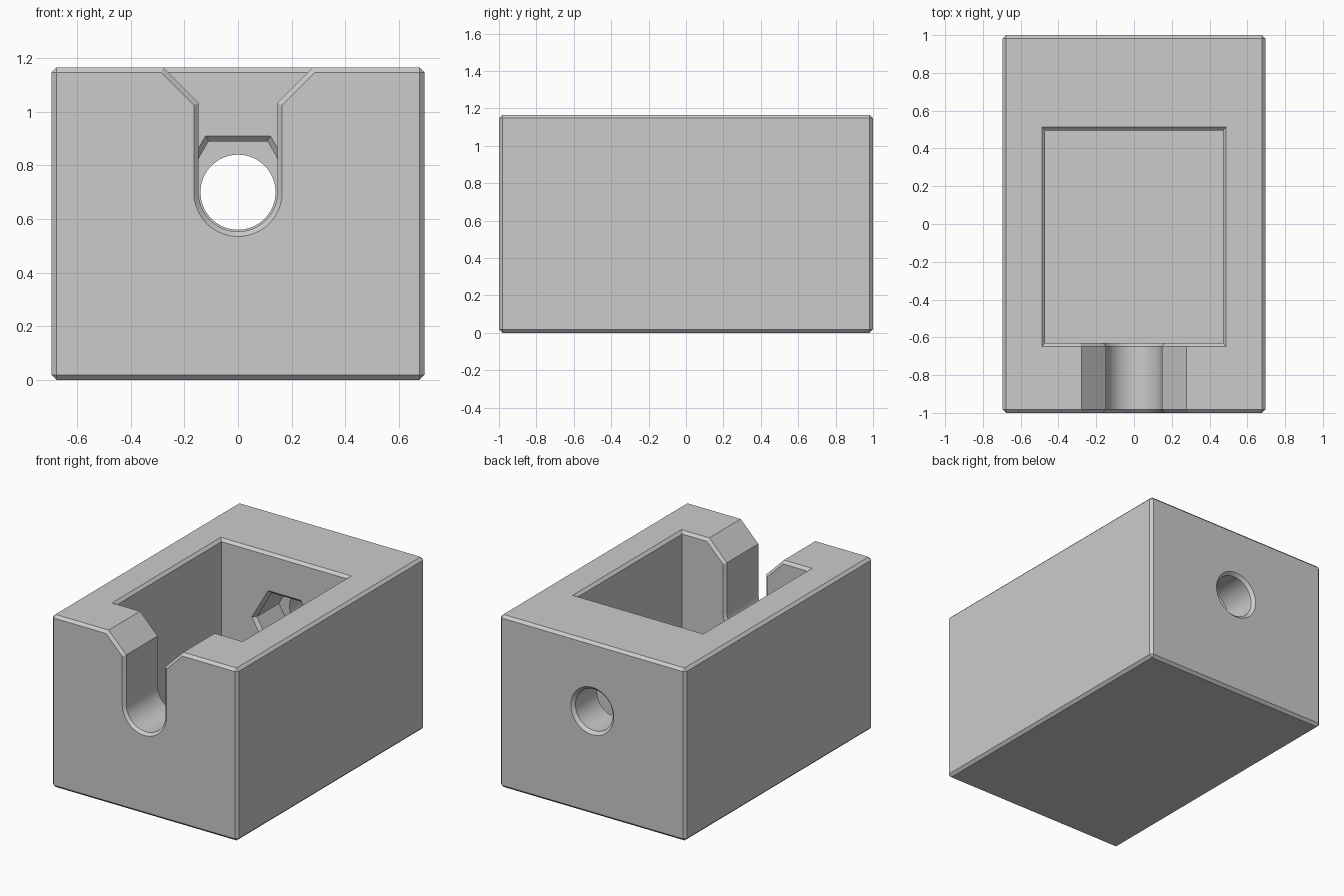
import bpy
import bmesh
from math import sin, cos, pi, radians

cube = bpy.data.objects.get("Cube")
if cube:
    bpy.data.objects.remove(cube, do_unlink=True)

WIDTH, LENGTH, HEIGHT = 1.39, 2.0, 1.165
CHAMFER = 0.018
AXIS_Z = 0.70

grey = bpy.data.materials.new("plain grey")
grey.use_nodes = True
COLOUR = (0.6, 0.6, 0.6, 1)
grey.diffuse_color = COLOUR
grey.node_tree.nodes["Principled BSDF"].inputs["Base Color"].default_value = COLOUR


def loft(name, sections):
    """Closed solid through a row of matching point loops."""
    bm = bmesh.new()
    rings = [[bm.verts.new(p) for p in s] for s in sections]
    for a, b in zip(rings, rings[1:]):
        for i in range(len(a)):
            j = (i + 1) % len(a)
            bm.faces.new((a[i], a[j], b[j], b[i]))
    bm.faces.new(rings[0][::-1])
    bm.faces.new(rings[-1])
    bmesh.ops.recalc_face_normals(bm, faces=bm.faces)
    mesh = bpy.data.meshes.new(name)
    bm.to_mesh(mesh)
    bm.free()
    mesh.materials.append(grey)
    obj = bpy.data.objects.new(name, mesh)
    bpy.context.collection.objects.link(obj)
    return obj


def rectangle(x, y0, y1, z):
    return [(-x, y0, z), (x, y0, z), (x, y1, z), (-x, y1, z)]


def ring(radius, sides, y):
    return [(radius * cos(2 * pi * i / sides), y,
             AXIS_Z + radius * sin(2 * pi * i / sides)) for i in range(sides)]


def slot_profile(y, grow):
    """Round-bottomed slot with a flared mouth, widened by grow."""
    r = 0.147 + grow
    neck = 1.033 - 0.414 * grow
    top = 1.4
    pts = [(r + top - neck, y, top), (r, y, neck)]
    pts += [(r * cos(pi * i / 32), y, AXIS_Z - r * sin(pi * i / 32)) for i in range(33)]
    return pts + [(-r, y, neck), (-r - top + neck, y, top)]


# Block with chamfered edges
block = loft("housing_block", [rectangle(WIDTH / 2, -LENGTH / 2, LENGTH / 2, z)
                               for z in (0, HEIGHT)])
bevel = block.modifiers.new("edge chamfer", "BEVEL")
bevel.width = CHAMFER
bevel.segments = 1

# Open pocket with a chamfered rim
FRONT, BACK, HALF = -0.63, 0.495, 0.47
pocket = loft("pocket_cutter", [
    rectangle(HALF + g, FRONT - g, BACK + g, z)
    for z, g in ((0.23, 0), (HEIGHT - CHAMFER, 0), (HEIGHT + 0.03, CHAMFER + 0.03))])

# Slot through the front wall, chamfered at both ends
slot = loft("slot_cutter", [slot_profile(y, g) for y, g in (
    (-1.02, CHAMFER + 0.02), (CHAMFER - 1, 0),
    (FRONT - CHAMFER, 0), (FRONT + 0.02, CHAMFER + 0.02))])

# Six-sided nut recess in the inner back wall
HEX = 0.19 / cos(pi / 6)
recess = loft("nut_recess_cutter", [ring(r, 6, y) for y, r in (
    (BACK - 0.02, HEX + 0.046), (BACK + 0.02, HEX), (0.75, HEX))])

# Round hole out through the back
hole = loft("hole_cutter", [ring(r, 64, y) for y, r in (
    (0.65, 0.14), (0.98, 0.14), (1.02, 0.18))])

for cutter in (pocket, slot, recess, hole):
    cut = block.modifiers.new(cutter.name, "BOOLEAN")
    cut.operation = "DIFFERENCE"
    cut.solver = "EXACT"
    cut.object = cutter
    cutter.hide_render = True

# Bake the cuts, then drop the cutters
bpy.ops.object.select_all(action="DESELECT")
block.select_set(True)
bpy.context.view_layer.objects.active = block
for name in [m.name for m in block.modifiers]:
    bpy.ops.object.modifier_apply(modifier=name)
for cutter in (pocket, slot, recess, hole):
    bpy.data.objects.remove(cutter, do_unlink=True)
bpy.ops.object.shade_smooth_by_angle(angle=radians(20))
